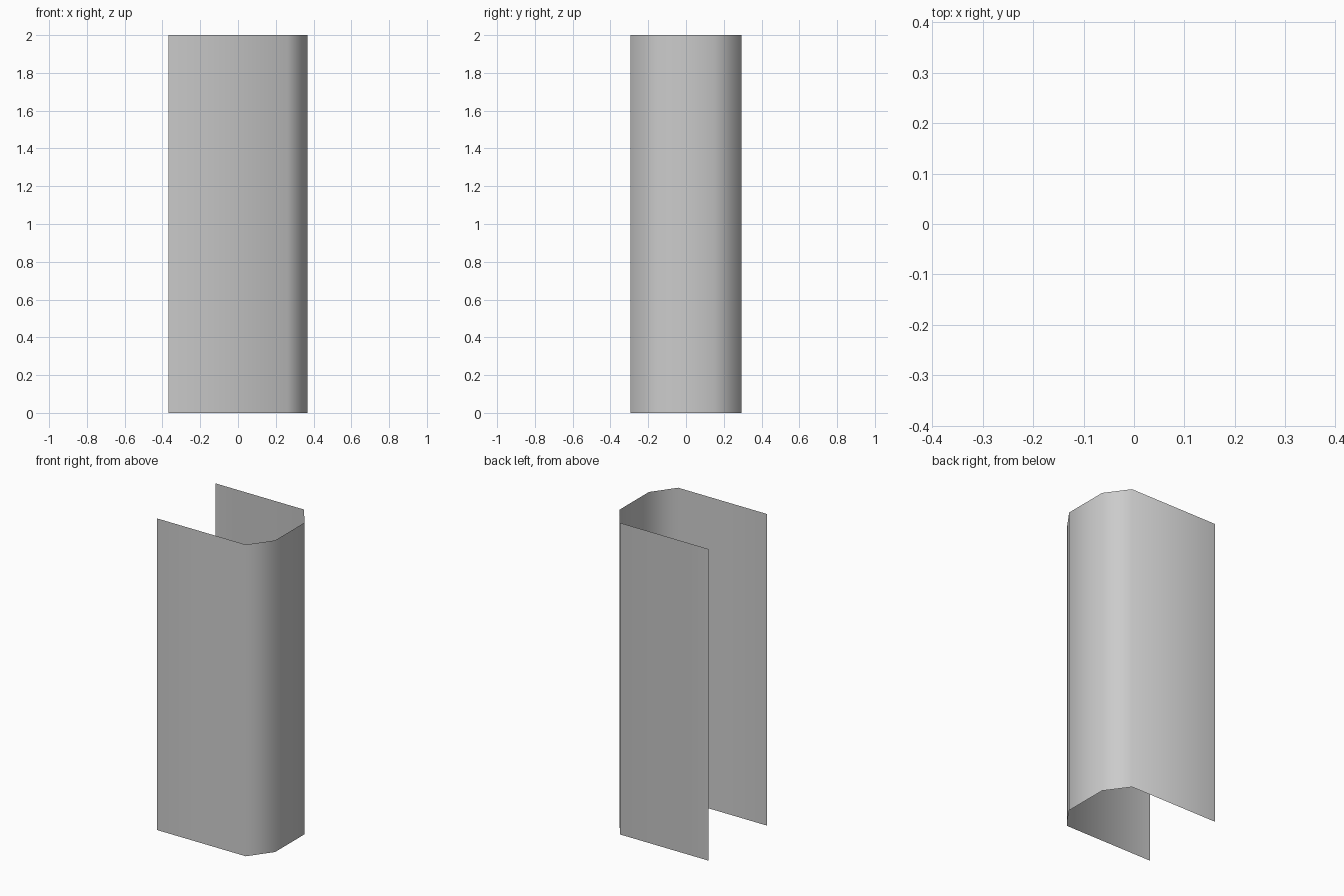
import bpy
import bmesh

if "Cube" in bpy.data.objects:
    bpy.data.objects.remove(bpy.data.objects["Cube"])

# Half of the U-shaped cross-section, mirrored across y = 0
half = [(-0.368, -0.295), (0.262, -0.295), (0.368, -0.149)]
profile = half + [(x, -y) for x, y in reversed(half)]

# Curved sheet: open profile swept straight up
bm = bmesh.new()
verts = [bm.verts.new((x, y, 0)) for x, y in profile]
edges = [bm.edges.new(pair) for pair in zip(verts, verts[1:])]
result = bmesh.ops.extrude_edge_only(bm, edges=edges)
top = [v for v in result["geom"] if isinstance(v, bmesh.types.BMVert)]
bmesh.ops.translate(bm, verts=top, vec=(0, 0, 2))

# Normals face outwards, shading runs smoothly round the bends
bm.normal_update()
for face in bm.faces:
    c = face.calc_center_median()
    if face.normal.x * c.x + face.normal.y * c.y < 0:
        face.normal_flip()
    face.smooth = True

mesh = bpy.data.meshes.new("curved_panel")
bm.to_mesh(mesh)
bm.free()
panel = bpy.data.objects.new("curved_panel", mesh)
bpy.context.collection.objects.link(panel)
